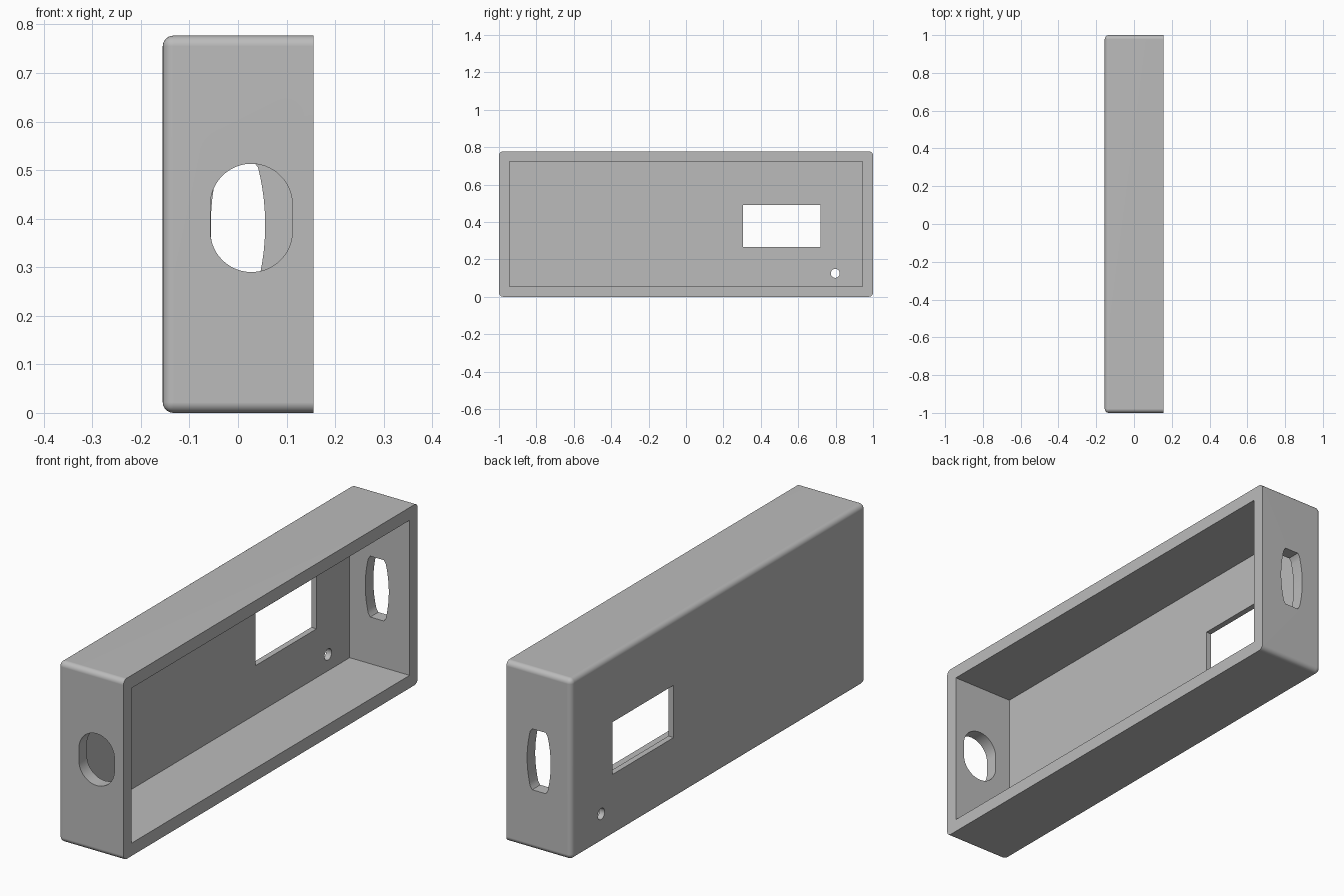
import bpy, bmesh, math
from mathutils import Vector

if "Cube" in bpy.data.objects:
    bpy.data.objects.remove(bpy.data.objects["Cube"], do_unlink=True)

HALF_X, HALF_Y, HEIGHT = 0.155, 1.0, 0.777
RIM, PANEL, ROUND = 0.055, 0.025, 0.022

grey = bpy.data.materials.new("plain grey")
grey.use_nodes = True
colour = (0.5, 0.5, 0.5, 1)
grey.diffuse_color = colour
grey.node_tree.nodes["Principled BSDF"].inputs["Base Color"].default_value = colour


def make_object(name, bm):
    bmesh.ops.recalc_face_normals(bm, faces=bm.faces)
    mesh = bpy.data.meshes.new(name)
    bm.to_mesh(mesh)
    bm.free()
    obj = bpy.data.objects.new(name, mesh)
    obj.data.materials.append(grey)
    bpy.context.collection.objects.link(obj)
    return obj


def box(low, high):
    low, high = Vector(low), Vector(high)
    bm = bmesh.new()
    bmesh.ops.create_cube(bm, size=1)
    for v in bm.verts:
        v.co = (low + high) / 2 + v.co * (high - low)
    return bm


def prism(points, direction):
    bm = bmesh.new()
    face = bm.faces.new([bm.verts.new(p) for p in points])
    new = bmesh.ops.extrude_face_region(bm, geom=[face])["geom"]
    moved = [g for g in new if isinstance(g, bmesh.types.BMVert)]
    bmesh.ops.translate(bm, verts=moved, vec=direction)
    return bm


def circle(n):
    return [(math.cos(a), math.sin(a)) for a in
            (2 * math.pi * (i + 0.5) / n for i in range(n))]


# Outer shell, rounded everywhere except around the open side
bm = box((-HALF_X, -HALF_Y, 0), (HALF_X, HALF_Y, HEIGHT))
edges = [e for e in bm.edges if not all(v.co.x > 0 for v in e.verts)]
bmesh.ops.bevel(bm, geom=edges, offset=ROUND, segments=6, profile=0.5, affect='EDGES')
case = make_object("case", bm)

# Hollow interior and rectangular window
cutters = [
    make_object("cavity_cutter", box((PANEL - HALF_X, RIM - HALF_Y, RIM),
                                     (0.3, HALF_Y - RIM, HEIGHT - RIM))),
    make_object("window_cutter", box((-0.3, 0.305, 0.265), (0, 0.72, 0.49))),
]

# Small round hole in the panel
hole = [(-0.3, 0.798 + 0.024 * c, 0.125 + 0.024 * s) for c, s in circle(32)]
cutters.append(make_object("round_hole_cutter", prism(hole, (0.3, 0, 0))))

# Long rounded opening in the front end
slot_r, slot_straight = 0.0845, 0.027
slot = [(0.0275 + slot_r * c, -1.2, 0.4015 + slot_r * s + math.copysign(slot_straight, s))
        for c, s in circle(64)]
cutters.append(make_object("front_slot_cutter", prism(slot, (0, 0.4, 0))))

# Barrel-shaped opening in the back end, with bowed sides and eased corners
half_h, bow, corner = 0.131, 0.018, 0.008
side = [(0.056 - bow * (t / 10) ** 2, half_h * t / 10) for t in range(-9, 10)]
side = [(0.032, -half_h)] + side + [(0.032, half_h)]
outline = side + [(-x, -z) for x, z in side]
barrel = [(x, 0.8, 0.387 + z) for x, z in outline]
cutters.append(make_object("back_slot_cutter", prism(barrel, (0, 0.4, 0))))

# Cut every opening, then discard the cutters
bpy.ops.object.select_all(action='DESELECT')
bpy.context.view_layer.objects.active = case
case.select_set(True)
for cutter in cutters:
    cutter.hide_render = True
    mod = case.modifiers.new(cutter.name, 'BOOLEAN')
    mod.operation, mod.solver, mod.object = 'DIFFERENCE', 'EXACT', cutter
    bpy.ops.object.modifier_apply(modifier=mod.name)
    bpy.data.objects.remove(cutter, do_unlink=True)

# Smooth rounded edges with clean flat panels
bpy.ops.object.shade_smooth_by_angle(angle=math.radians(30))
weighted = case.modifiers.new("clean_normals", 'WEIGHTED_NORMAL')
weighted.keep_sharp = True
